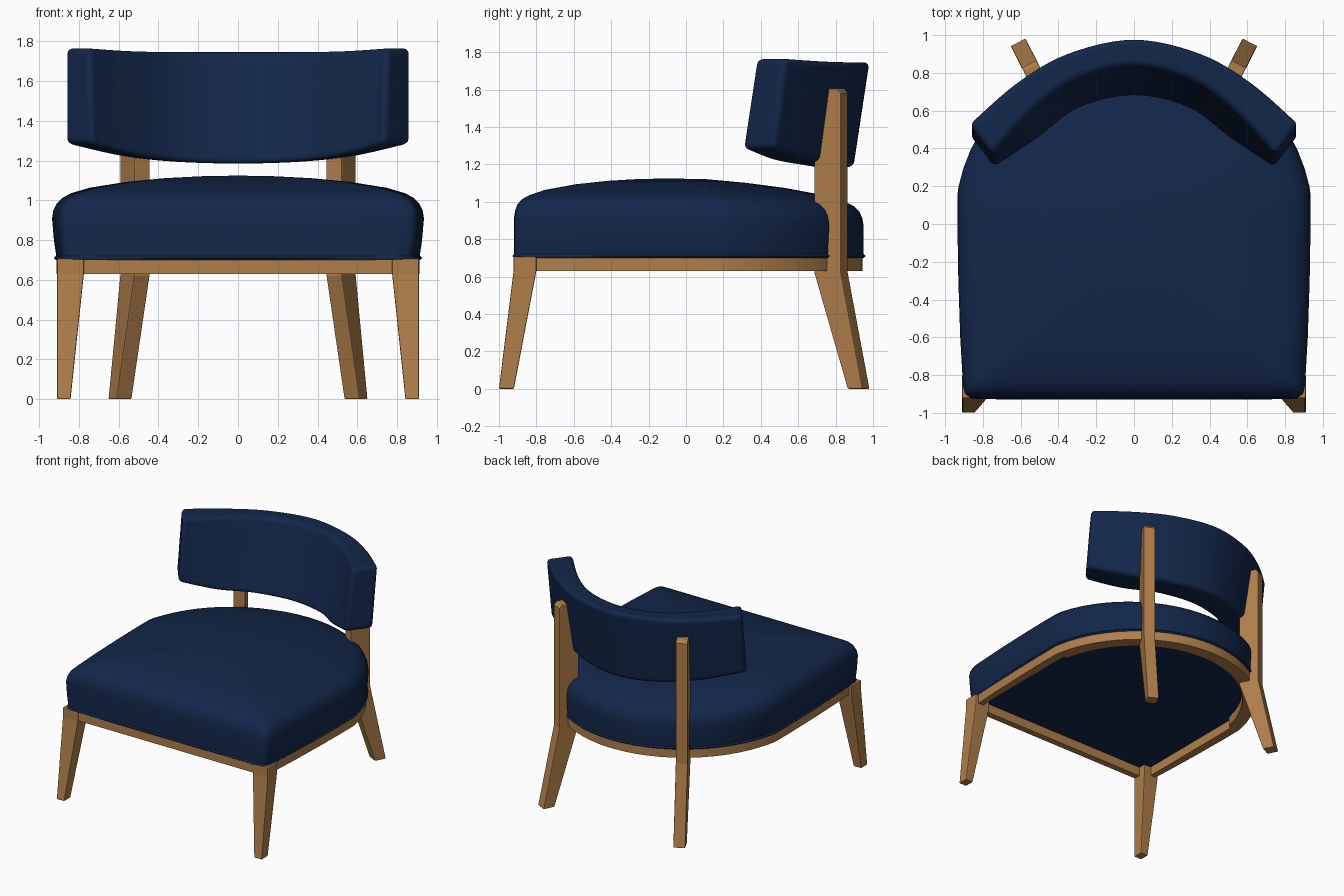
import bpy, bmesh, math
from mathutils import Vector

cube = bpy.data.objects.get("Cube")
if cube:
    bpy.data.objects.remove(cube, do_unlink=True)


def material(name, rgb):
    m = bpy.data.materials.new(name)
    m.use_nodes = True
    m.diffuse_color = (*rgb, 1)
    m.node_tree.nodes["Principled BSDF"].inputs["Base Color"].default_value = (*rgb, 1)
    return m


navy = material("navy fabric", (0.006, 0.02, 0.068))
wood = material("oak wood", (0.43, 0.21, 0.07))


def loft(name, rings, mat, smooth=None, bevel=0, segments=2, closed=False):
    """Skin a list of equal-length rings; cap the ends unless the loft is closed."""
    bm = bmesh.new()
    loops = [[bm.verts.new(p) for p in ring] for ring in rings]
    n = len(loops[0])
    pairs = list(zip(loops, loops[1:])) + ([(loops[-1], loops[0])] if closed else [])
    for a, b in pairs:
        for i in range(n):
            j = (i + 1) % n
            bm.faces.new((a[i], a[j], b[j], b[i]))
    if not closed:
        bm.faces.new(loops[0])
        bm.faces.new(loops[-1])
    bmesh.ops.recalc_face_normals(bm, faces=bm.faces)
    mesh = bpy.data.meshes.new(name)
    bm.to_mesh(mesh)
    bm.free()
    ob = bpy.data.objects.new(name, mesh)
    bpy.context.collection.objects.link(ob)
    mesh.materials.append(mat)
    if bevel:
        mod = ob.modifiers.new("soft edges", "BEVEL")
        mod.width, mod.segments = bevel, segments
        mod.limit_method, mod.angle_limit = "ANGLE", math.radians(40)
    if smooth:
        bpy.ops.object.select_all(action="DESELECT")
        ob.select_set(True)
        bpy.context.view_layer.objects.active = ob
        bpy.ops.object.shade_smooth_by_angle(angle=math.radians(smooth))
    return ob


# Plan outline: nearly straight front and sides, circular back
half = [(0.3, -0.92), (0.6, -0.92), (0.8, -0.92), (0.87, -0.917), (0.895, -0.9),
        (0.905, -0.86), (0.92, -0.6), (0.93, -0.3), (0.935, 0), (0.935, 0.15)]
for k in range(13):
    a = math.radians(12 + 6 * k)
    half.append((0.95 * math.cos(a), 0.95 * math.sin(a)))
outline = [(0, -0.92)] + half + [(0, 0.95)] + [(-x, y) for x, y in reversed(half)]

# Seat cushion: shrinking rings that crown toward the middle
CENTRE = -0.1
rings = []
for sx, sy, z in [(0.975, 1, 0.705), (0.99, 1, 0.8), (1, 1, 0.91), (0.993, 0.993, 0.95),
                  (0.975, 0.978, 0.985), (0.945, 0.95, 1.012), (0.9, 0.9, 1.035),
                  (0.8, 0.8, 1.063), (0.6, 0.6, 1.093), (0.4, 0.4, 1.111),
                  (0.2, 0.2, 1.121), (0.03, 0.03, 1.124)]:
    ring = []
    for x, y in outline:
        yy = CENTRE + (y - CENTRE) * sy
        drop = 0.045 * max(0, yy - 0.1) if z > 0.9 else 0
        ring.append((x * sx, yy, z - drop))
    rings.append(ring)
loft("seat_cushion", rings, navy, smooth=50)

# Welt around the bottom of the cushion
welt = []
for x, y in outline:
    d = Vector((x, y, 0)).normalized() * 0.01
    p = Vector((x * 0.98, y, 0.71))
    welt.append([p + d, p + Vector((0, 0, 0.01)), p - d, p - Vector((0, 0, 0.01))])
loft("seat_welt", welt, navy, smooth=80, closed=True)

# Seat frame: slim rails at the front and sides, thicker bent rail at the back
frame = []
for x, y in outline:
    ox, oy = x * 0.975, y * 0.992
    if y < 0.17:
        ix, iy = max(-0.84, min(0.84, ox)), max(-0.86, oy)
    else:
        ix, iy = ox * 0.89, oy * 0.89
    frame.append([(ox, oy, 0.63), (ox, oy, 0.707), (ix, iy, 0.707), (ix, iy, 0.63)])
loft("seat_frame", frame, wood, smooth=30, closed=True)


def box_ring(x0, x1, y0, y1, z, side):
    return [(side * x, y, z) for x, y in ((x0, y0), (x1, y0), (x1, y1), (x0, y1))]


# Rear leg profile: distance outward from the post face, and height
leg_profile = [(0.13, 0), (0.0, 0.62), (0.0, 1.58), (-0.02, 1.605), (-0.1, 1.605),
               (-0.16, 1.35), (-0.16, 0.62), (0.04, 0)]
angle = math.radians(27)

for side, label in ((1, "left"), (-1, "right")):
    # Tapered front legs, raked forward
    loft("front_leg_" + label,
         [box_ring(0.842, 0.91, -1.0, -0.92, 0, side),
          box_ring(0.775, 0.91, -0.922, -0.8, 0.63, side),
          box_ring(0.775, 0.91, -0.922, -0.8, 0.707, side)], wood, bevel=0.006)
    # Rear legs run up into posts that carry the backrest
    sides = []
    for t in (-0.044, 0.044):
        sides.append([(side * (0.555 + s * math.sin(angle) + t * math.cos(angle)),
                       0.847 + s * math.cos(angle) - t * math.sin(angle), z)
                      for s, z in leg_profile])
    loft("rear_leg_" + label, sides, wood, bevel=0.006)

# Backrest stations: outer top, outer bottom, inner top, inner bottom (x, y), then low and high z
stations = [
    (0, 0.98, 0, 0.895, 0, 0.84, 0, 0.675, 1.185, 1.745),
    (0.35, 0.905, 0.33, 0.825, 0.30, 0.77, 0.29, 0.61, 1.195, 1.745),
    (0.62, 0.75, 0.60, 0.67, 0.53, 0.61, 0.51, 0.45, 1.225, 1.75),
    (0.87, 0.53, 0.87, 0.47, 0.75, 0.37, 0.74, 0.30, 1.285, 1.765),
]
flip = [tuple(-v if i in (0, 2, 4, 6) else v for i, v in enumerate(s)) for s in stations[:0:-1]]
path = flip + stations


def spline(p0, p1, p2, p3, t):
    return [0.5 * (2 * b + (c - a) * t + (2 * a - 5 * b + 4 * c - d) * t * t
                   + (3 * b - a - 3 * c + d) * t ** 3)
            for a, b, c, d in zip(p0, p1, p2, p3)]


sections = []
last = len(path) - 1
for i in range(last):
    for k in range(6 if i < last - 1 else 7):
        s = spline(path[max(i - 1, 0)], path[i], path[i + 1], path[min(i + 2, last)], k / 6)
        low, high = s[8], s[9]
        sections.append([(s[0], s[1], high), (s[2], s[3], low),
                         (s[6], s[7], low), (s[4], s[5], high)])
loft("backrest", sections, navy, smooth=45, bevel=0.05, segments=5)
